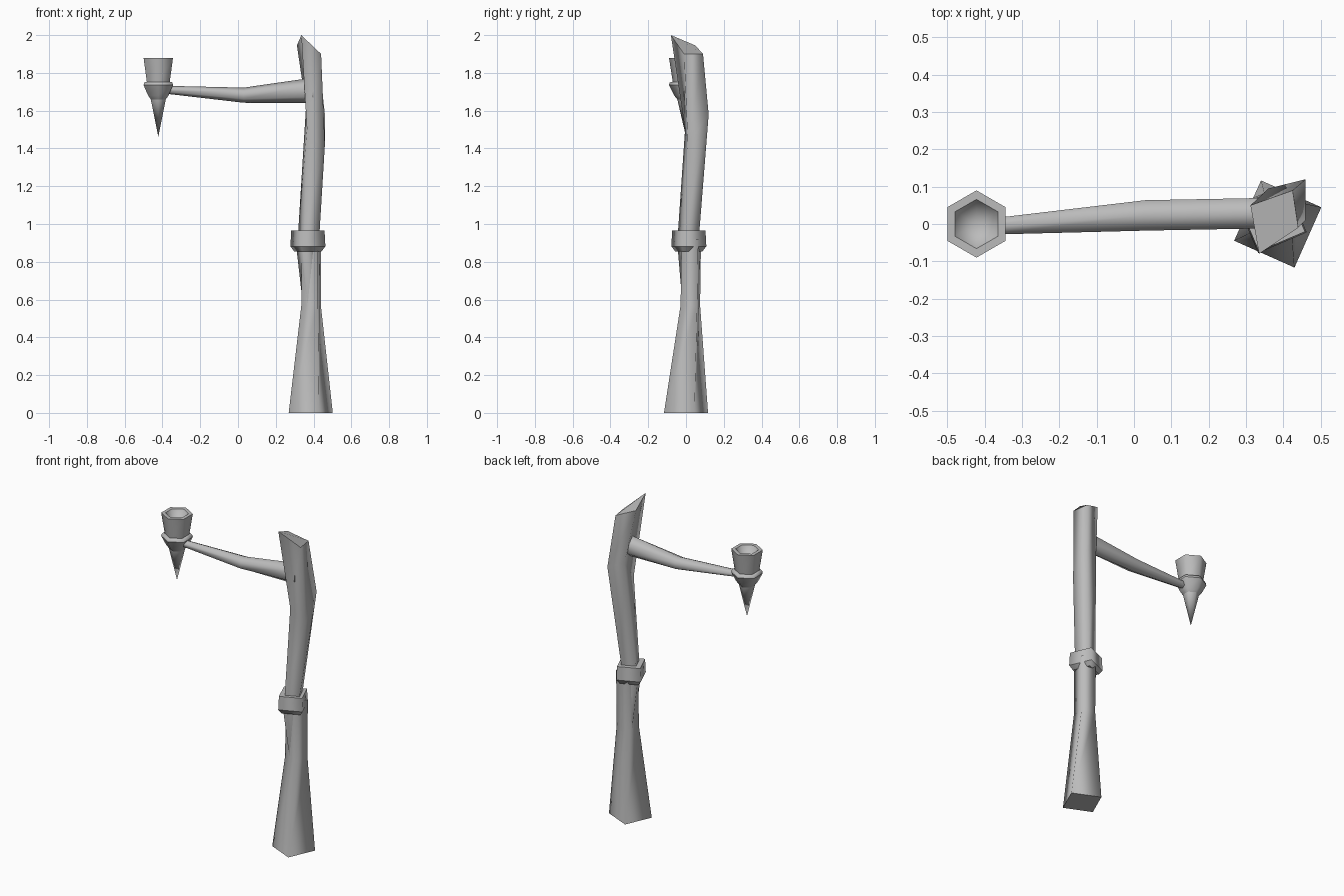
import bpy
import bmesh
from math import cos, sin, radians
from mathutils import Vector

default = bpy.data.objects.get("Cube")
if default:
    bpy.data.objects.remove(default)

grey = bpy.data.materials.new("plain_grey")
grey.use_nodes = True
colour = (0.5, 0.5, 0.5, 1)
grey.diffuse_color = colour
grey.node_tree.nodes["Principled BSDF"].inputs["Base Color"].default_value = colour


def ring(centre, radius, sides, angle):
    """Level regular polygon."""
    return [Vector(centre) + Vector((radius * cos(a), radius * sin(a), 0))
            for a in (radians(angle + 360 * i / sides) for i in range(sides))]


def loft(name, rings, sharp_rings=()):
    """Skin a list of rings, smooth along the sides, with sharp flat ends."""
    bm = bmesh.new()
    loops = [[bm.verts.new(p) for p in r] for r in rings]
    n = len(loops[0])
    for low, high in zip(loops, loops[1:]):
        for i in range(n):
            j = (i + 1) % n
            bm.faces.new((low[i], low[j], high[j], high[i])).smooth = True
    caps = [bm.faces.new(loops[0][::-1]), bm.faces.new(loops[-1])]
    sharp = {e for f in caps for e in f.edges}
    for k in sharp_rings:
        sharp |= {bm.edges.get((loops[k][i], loops[k][(i + 1) % n])) for i in range(n)}
    for e in sharp:
        e.smooth = False
    bmesh.ops.remove_doubles(bm, verts=bm.verts, dist=0.0005)
    bmesh.ops.recalc_face_normals(bm, faces=bm.faces)
    mesh = bpy.data.meshes.new(name)
    bm.to_mesh(mesh)
    bm.free()
    mesh.materials.append(grey)
    obj = bpy.data.objects.new(name, mesh)
    bpy.context.collection.objects.link(obj)
    return obj


# Flared square foot of the post
loft("lower_post", [
    ring((0.385, 0, 0), 0.125, 4, 21),
    ring((0.387, 0.023, 0.57), 0.063, 4, 35),
    ring((0.387, 0.028, 0.92), 0.063, 4, 35),
])

# Crooked upper post, running down into the foot, with a slanted cut top
loft("upper_post", [
    ring((0.388, 0.025, 0.55), 0.045, 4, 248),
    ring((0.365, 0.012, 0.88), 0.061, 4, 248),
    ring((0.376, 0.015, 0.97), 0.061, 4, 248),
    [(0.365, -0.005, 1.50), (0.46, 0.01, 1.42), (0.46, 0.12, 1.58), (0.36, 0.095, 1.62)],
    [(0.335, -0.08, 2.0), (0.44, -0.01, 1.9), (0.425, 0.09, 1.9), (0.312, 0.05, 1.945)],
])

# Square collar around the joint
loft("collar", [
    ring((0.37, 0.015, z), r, 4, -22)
    for z, r in ((0.855, 0.078), (0.882, 0.1), (0.965, 0.095))
], sharp_rings=(1,))


# Tapered six-sided arm
def arm_ring(x, y, z, half_y, half_z):
    return [(x, y + half_y * cos(a), z + half_z * sin(a))
            for a in (radians(30 + 60 * i) for i in range(6))]


loft("arm", [
    arm_ring(0.40, 0.03, 1.707, 0.047, 0.068),
    arm_ring(0.03, 0.023, 1.682, 0.047, 0.04),
    arm_ring(-0.40, -0.008, 1.712, 0.024, 0.02),
])

# Hanging torch cup: spike, bulge, cup wall, rim and hollow
profile = ((1.462, 0.0001), (1.66, 0.046), (1.68, 0.062), (1.735, 0.09), (1.75, 0.086),
           (1.752, 0.07), (1.88, 0.09), (1.88, 0.066), (1.77, 0.0001))
loft("torch_cup", [ring((-0.422, 0, z), r, 6, 30) for z, r in profile],
     sharp_rings=(1, 3, 5, 6, 7))
